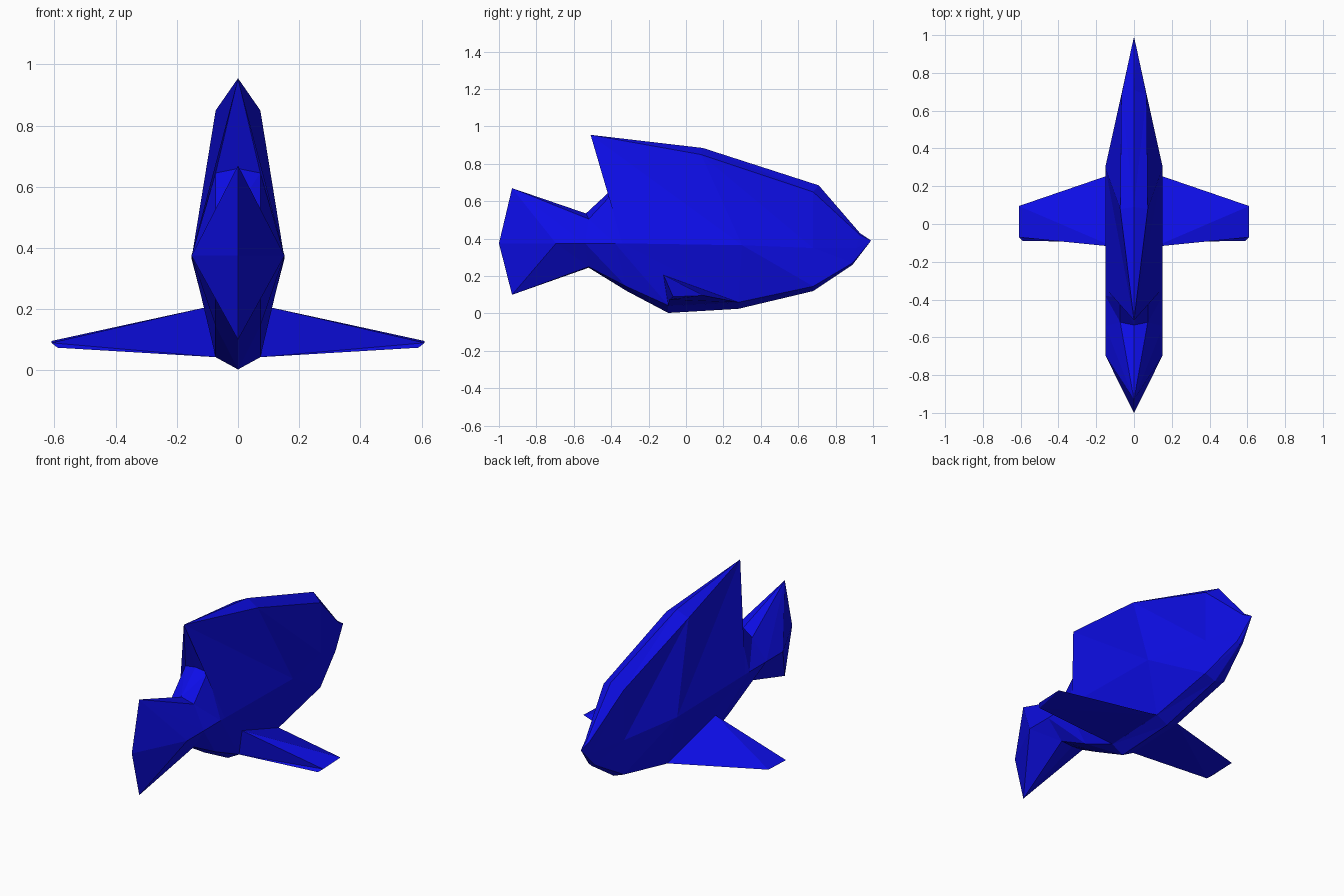
import bpy, bmesh

cube = bpy.data.objects.get("Cube")
if cube:
    bpy.data.objects.remove(cube, do_unlink=True)

blue = bpy.data.materials.new("deep blue")
blue.use_nodes = True
blue.diffuse_color = (0.004, 0.004, 0.8, 1)
blue.node_tree.nodes["Principled BSDF"].inputs["Base Color"].default_value = blue.diffuse_color


def loft(name, sections, closed=False, flip=False, sides=(1, -1)):
    """Skin the sections with triangles, once for each given side."""
    bm = bmesh.new()
    for side in sides:
        rings = [[bm.verts.new((x * side, y, z)) for x, y, z in s] for s in sections]
        n = len(rings[0])
        for a, b in zip(rings, rings[1:]):
            for i in range(n if closed else n - 1):
                j = (i + 1) % n
                if flip:
                    tris = (a[i], b[i], b[j]), (a[i], b[j], a[j])
                else:
                    tris = (a[i], b[i], a[j]), (b[i], b[j], a[j])
                for t in tris:
                    if len({tuple(v.co) for v in t}) == 3:
                        bm.faces.new(t)
        if closed:
            bm.faces.new(rings[0])
            bm.faces.new(rings[-1])
    bmesh.ops.remove_doubles(bm, verts=bm.verts, dist=0.0005)
    bmesh.ops.recalc_face_normals(bm, faces=bm.faces)
    mesh = bpy.data.meshes.new(name)
    bm.to_mesh(mesh)
    bm.free()
    mesh.materials.append(blue)
    obj = bpy.data.objects.new(name, mesh)
    bpy.context.collection.objects.link(obj)


# Body half sections, nose to tail: top ridge, shoulder, flank, belly edge, keel
nose, tail_tip = (0, 0.99, 0.39), (0, -1, 0.375)
crest, tail_top, tail_low = (0, -0.51, 0.955), (0, -0.93, 0.67), (0, -0.93, 0.1)
edge = 0.073
wide = 0.152
body = [
    [nose] * 5,
    [(0, 0.93, 0.43), (0.014, 0.93, 0.42), (0.018, 0.91, 0.35), (0.02, 0.89, 0.27), (0, 0.89, 0.26)],
    [(0, 0.71, 0.685), (0.067, 0.68, 0.65), (0.068, 0.68, 0.35), (0.067, 0.68, 0.145), (0, 0.68, 0.12)],
    [(0, 0.09, 0.885), (edge, 0.08, 0.85), (wide, 0.3, 0.365), (edge, 0.28, 0.06), (0, 0.28, 0.025)],
    [crest, crest, (wide, -0.34, 0.375), (edge, -0.095, 0.043), (0, -0.095, 0.003)],
    [(0, -0.4, 0.66), (edge, -0.39, 0.645), (wide, -0.38, 0.375), (edge, -0.32, 0.145), (0, -0.32, 0.122)],
    [(0, -0.535, 0.535), (edge, -0.52, 0.505), (wide, -0.54, 0.375), (edge, -0.52, 0.25), (0, -0.52, 0.245)],
    [tail_top, tail_top, (wide, -0.695, 0.375), tail_low, tail_low],
    [tail_tip] * 5,
]
loft("fish_body", body)

# Side fins: wedge-shaped root narrowing to a thin tip
fin = [
    [(0.11, -0.12, 0.205), (0.07, 0.28, 0.06), (0.07, -0.095, 0.043)],
    [(0.61, -0.07, 0.09), (0.61, 0.095, 0.096), (0.59, -0.09, 0.074)],
]
for name, side in (("left_fin", 1), ("right_fin", -1)):
    loft(name, fin, closed=True, flip=True, sides=(side,))
